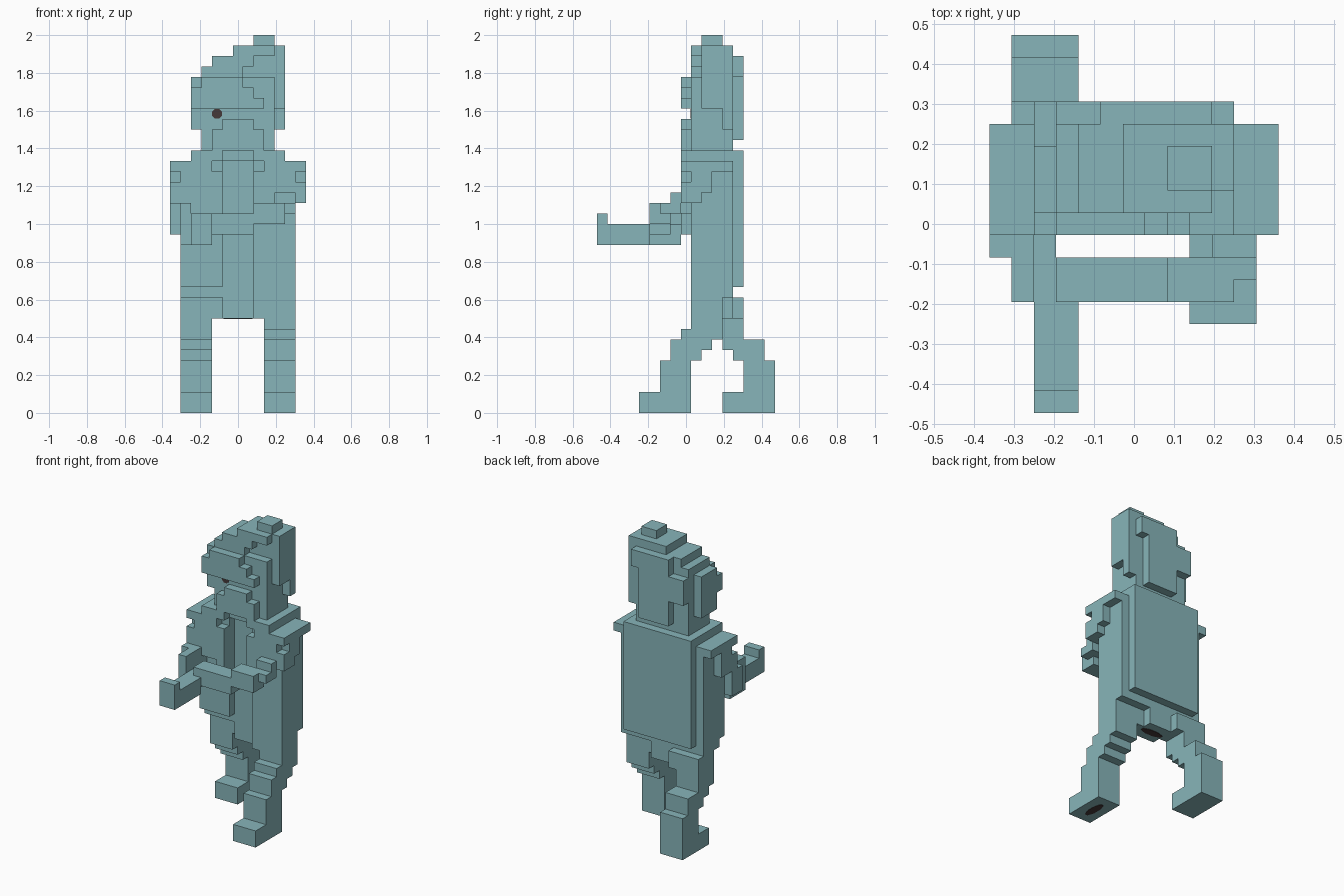
import bpy, bmesh, math
from mathutils import Matrix, Vector

cube = bpy.data.objects.get("Cube")
if cube:
    bpy.data.objects.remove(cube, do_unlink=True)

U = 2 / 36                      # size of one block
ORIGIN = Vector((6.5, 8.5, 0))  # grid centre in blocks


def material(name, rgb):
    m = bpy.data.materials.new(name)
    m.use_nodes = True
    m.diffuse_color = (*rgb, 1)
    m.node_tree.nodes["Principled BSDF"].inputs["Base Color"].default_value = (*rgb, 1)
    return m


TEAL = material("pale_teal", (0.245, 0.462, 0.487))
DARK = material("dark_brown", (0.06, 0.04, 0.04))


def finish(name, bm, mat):
    mesh = bpy.data.meshes.new(name)
    bm.to_mesh(mesh)
    bm.free()
    mesh.materials.append(mat)
    obj = bpy.data.objects.new(name, mesh)
    bpy.context.collection.objects.link(obj)
    return obj


def blocks(name, *boxes):
    """Join boxes (x0, x1, y0, y1, z0, z1), in block units, into one outer skin."""
    cells = {(x, y, z) for a, b, c, d, e, f in boxes
             for x in range(a, b) for y in range(c, d) for z in range(e, f)}
    bm = bmesh.new()
    for cell in cells:
        for axis in range(3):
            for side in (0, 1):
                near = list(cell)
                near[axis] += 2 * side - 1
                if tuple(near) in cells:
                    continue
                corners = []
                for s, t in ((0, 0), (1, 0), (1, 1), (0, 1)):
                    p = list(cell)
                    p[axis] += side
                    p[(axis + 1) % 3] += s
                    p[(axis + 2) % 3] += t
                    corners.append(bm.verts.new((Vector(p) - ORIGIN) * U))
                bm.faces.new(corners if side else corners[::-1])
    bmesh.ops.remove_doubles(bm, verts=bm.verts, dist=U / 10)
    bmesh.ops.dissolve_limit(bm, angle_limit=0.01, verts=bm.verts, edges=bm.edges)
    return finish(name, bm, TEAL)


def spot(name, centre, size, turn=Matrix()):
    """Thin dark eight-sided plate."""
    bm = bmesh.new()
    bmesh.ops.create_cone(bm, cap_ends=True, segments=8, radius1=0.5, radius2=0.5, depth=1,
                          matrix=Matrix.Rotation(math.pi / 8, 4, 'Z'))
    place = (Matrix.Translation((Vector(centre) - ORIGIN) * U) @ turn
             @ Matrix.Diagonal((size[0] * U, size[1] * U, 0.006, 1)))
    bmesh.ops.transform(bm, matrix=place, verts=bm.verts)
    return finish(name, bm, DARK)


# Legs in mid stride: left forward, right back
blocks("left_leg",
       (9, 12, 4, 9, 0, 2), (9, 12, 6, 9, 2, 5), (9, 12, 7, 10, 5, 6),
       (9, 12, 7, 11, 6, 7), (9, 12, 8, 12, 7, 8), (9, 12, 9, 12, 8, 9))
blocks("right_leg",
       (1, 4, 12, 17, 0, 2), (1, 4, 14, 17, 2, 5), (1, 4, 13, 16, 5, 6),
       (1, 4, 12, 16, 6, 7), (1, 4, 11, 14, 7, 9))

# Hips and coat body
blocks("hips",
       (8, 12, 9, 12, 9, 11), (1, 5, 11, 14, 9, 11), (5, 8, 10, 13, 9, 12),
       (8, 12, 9, 13, 11, 12), (1, 5, 10, 13, 11, 12))
blocks("coat",
       (1, 5, 9, 13, 12, 24), (8, 12, 9, 13, 12, 24), (5, 8, 10, 13, 12, 24),
       (2, 11, 9, 13, 24, 25))
blocks("back_panel", (2, 11, 13, 14, 12, 25))

# Coat lapels on both sides of the chest
blocks("right_lapel", (2, 4, 8, 9, 19, 25), (4, 5, 8, 9, 17, 23), (4, 5, 8, 9, 24, 25))
blocks("left_lapel", (9, 11, 8, 9, 19, 25), (8, 9, 8, 9, 19, 23), (8, 9, 8, 9, 24, 25))

# Right arm reaching forward
blocks("right_arm",
       (0, 2, 8, 13, 23, 24), (1, 2, 8, 11, 22, 23), (0, 1, 9, 11, 22, 23),
       (0, 2, 8, 11, 20, 22), (0, 2, 7, 9, 17, 20))
blocks("right_forearm", (1, 3, 5, 8, 16, 18), (1, 2, 5, 7, 18, 20),
       (2, 4, 0, 5, 16, 18), (2, 4, 0, 1, 18, 19))

# Left arm bent across the waist
blocks("left_arm",
       (11, 13, 8, 13, 23, 24), (11, 12, 8, 11, 22, 23), (12, 13, 9, 11, 22, 23),
       (11, 13, 8, 11, 21, 22), (11, 13, 8, 10, 20, 21))
blocks("left_forearm",
       (10, 12, 7, 8, 19, 21), (11, 12, 6, 7, 19, 20), (8, 11, 5, 7, 18, 20),
       (3, 8, 5, 7, 17, 19))

# Head and face
blocks("head", (3, 10, 9, 13, 25, 32), (2, 3, 9, 12, 27, 32))
blocks("chin", (4, 9, 8, 9, 25, 27), (5, 8, 8, 9, 27, 28))
blocks("brow", (3, 7, 8, 9, 31, 32), (2, 8, 8, 9, 30, 31), (2, 9, 8, 9, 29, 30))

# Stepped hair sweeping up to the left
blocks("hair_top",
       (3, 11, 10, 13, 32, 33), (4, 11, 10, 13, 33, 34), (6, 10, 9, 13, 34, 35),
       (3, 7, 9, 10, 32, 33), (4, 8, 9, 10, 33, 34), (8, 10, 10, 12, 35, 36))
blocks("hair_side", (10, 11, 12, 13, 27, 35), (10, 11, 10, 12, 29, 35))
blocks("hair_back",
       (5, 9, 13, 14, 26, 29), (3, 9, 13, 14, 29, 32), (5, 10, 13, 14, 32, 34))

# Dark eye and underside marks
spot("right_eye", (4.5, 9, 28.5), (1, 1), Matrix.Rotation(math.pi / 2, 4, 'X'))
spot("sole_mark", (10.5, 6.5, 0.02), (1, 3))
spot("hip_mark", (6.5, 11.5, 9), (3, 1))
